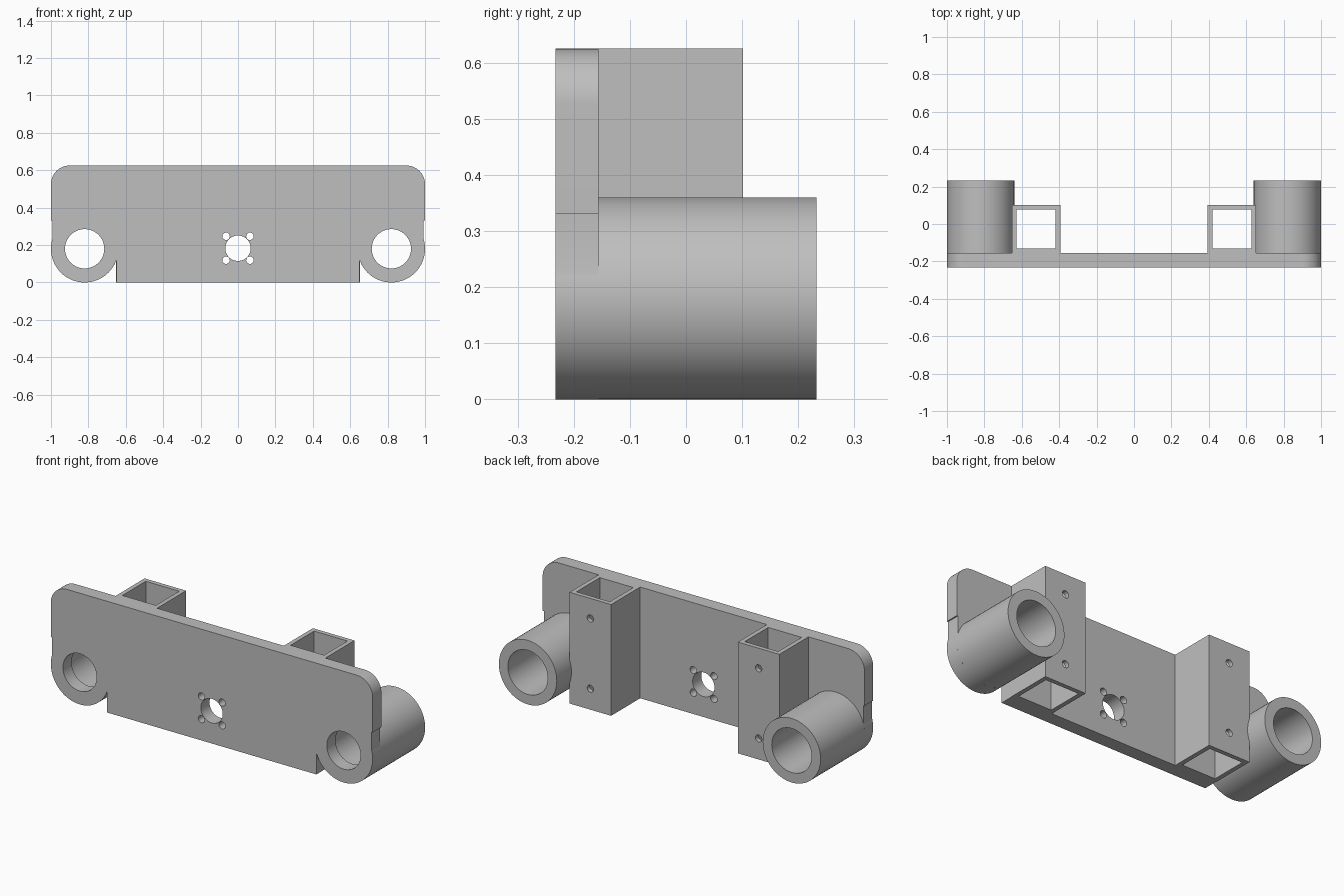
import bpy
import bmesh
from math import acos, asin, cos, sin, pi, sqrt, radians
from mathutils import Matrix

if "Cube" in bpy.data.objects:
    bpy.data.objects.remove(bpy.data.objects["Cube"], do_unlink=True)

# Shared dimensions
FRONT, PLATE_BACK, TUBE_BACK = -0.233, -0.156, 0.233
TOP = 0.625
RING_X, RING_Z, RING_R = 0.82, 0.18, 0.18
BOX_X, BOX_Y, BOX_HALF, BOX_INNER = 0.523, -0.027, 0.129, 0.104
UPRIGHT = Matrix.Rotation(radians(90), 4, "X")

grey = bpy.data.materials.new("plain grey")
grey.use_nodes = True
grey.diffuse_color = (0.52, 0.52, 0.52, 1)
grey.node_tree.nodes["Principled BSDF"].inputs["Base Color"].default_value = grey.diffuse_color


def arc(cx, cy, r, start, end, steps):
    angles = [start + (end - start) * i / steps for i in range(steps + 1)]
    return [(cx + r * cos(a), cy + r * sin(a)) for a in angles]


def circle(cx, cy, r, steps=64):
    return arc(cx, cy, r, 0, 2 * pi, steps)[:-1]


def square(cx, cy, h):
    return [(cx - h, cy - h), (cx + h, cy - h), (cx + h, cy + h), (cx - h, cy + h)]


def extrude(name, loops, depth, matrix):
    """Extrude an outline with holes, centred on its plane, into a mesh object."""
    curve = bpy.data.curves.new(name, "CURVE")
    curve.dimensions = "2D"
    curve.fill_mode = "BOTH"
    curve.extrude = depth / 2
    for loop in loops:
        spline = curve.splines.new("POLY")
        spline.points.add(len(loop) - 1)
        for point, (x, y) in zip(spline.points, loop):
            point.co = (x, y, 0, 1)
        spline.use_cyclic_u = True
    temp = bpy.data.objects.new(name + " profile", curve)
    bpy.context.collection.objects.link(temp)
    bpy.context.view_layer.update()
    graph = bpy.context.evaluated_depsgraph_get()
    mesh = bpy.data.meshes.new_from_object(temp.evaluated_get(graph))
    bpy.data.objects.remove(temp, do_unlink=True)
    mesh.name = name
    mesh.transform(matrix)
    bm = bmesh.new()
    bm.from_mesh(mesh)
    bmesh.ops.remove_doubles(bm, verts=bm.verts, dist=0.00005)
    bmesh.ops.recalc_face_normals(bm, faces=bm.faces)
    bm.to_mesh(mesh)
    bm.free()
    mesh.materials.clear()
    mesh.materials.append(grey)
    obj = bpy.data.objects.new(name, mesh)
    bpy.context.collection.objects.link(obj)
    return obj


def facing_front(y_start, y_end):
    return Matrix.Translation((0, (y_start + y_end) / 2, 0)) @ UPRIGHT


def smooth(obj):
    bpy.ops.object.select_all(action="DESELECT")
    obj.select_set(True)
    bpy.context.view_layer.objects.active = obj
    bpy.ops.object.shade_smooth_by_angle(angle=radians(30))


# Plate outline: right half from the bottom up, then mirrored
foot_x, waist_x, corner = 0.65, 0.993, 0.1
a_start = 2 * pi - acos((foot_x - RING_X) / RING_R)
a_end = 2 * pi + acos((waist_x - RING_X) / RING_R)
half = [(foot_x, 0)]
half += arc(RING_X, RING_Z, RING_R, a_start, a_end, 48)
half += [(waist_x, 0.33), (1, 0.33)]
half += arc(1 - corner, TOP - corner, corner, 0, pi / 2, 16)
outline = half + [(-x, z) for x, z in reversed(half)]

# Plate holes: two lipped ends, the centre bore and its four screw holes
holes = [circle(s * RING_X, RING_Z, 0.105) for s in (-1, 1)]
holes.append(circle(0, 0.183, 0.068))
holes += [circle(sx * 0.064, 0.183 + sz * 0.064, 0.02, 24)
          for sx in (-1, 1) for sz in (-1, 1)]
smooth(extrude("front_plate", [outline] + holes, PLATE_BACK - FRONT,
               facing_front(FRONT, PLATE_BACK)))

for side, s in (("left", 1), ("right", -1)):
    # Round socket behind the plate
    rings = [circle(s * RING_X, RING_Z, r) for r in (RING_R, 0.124)]
    smooth(extrude(side + "_round_socket", rings, TUBE_BACK - PLATE_BACK,
                   facing_front(PLATE_BACK, TUBE_BACK)))

    # Square upright tube
    tube = extrude(side + "_square_tube",
                   [square(s * BOX_X, BOX_Y, BOX_HALF), square(s * BOX_X, BOX_Y, BOX_INNER)],
                   TOP, Matrix.Translation((0, 0, TOP / 2)))

    # Screw holes through its back wall
    for z in (0.118, 0.512):
        wall = BOX_Y + BOX_HALF
        cutter = extrude("screw_hole_cutter", [circle(s * BOX_X, z, 0.02, 24)], 0.1,
                         facing_front(wall - 0.05, wall + 0.05))
        cutter.hide_render = True
        cut = tube.modifiers.new("screw hole", "BOOLEAN")
        cut.operation = "DIFFERENCE"
        cut.solver = "EXACT"
        cut.object = cutter
        bpy.context.view_layer.objects.active = tube
        bpy.ops.object.modifier_apply(modifier=cut.name)
        bpy.data.objects.remove(cutter, do_unlink=True)
    smooth(tube)
